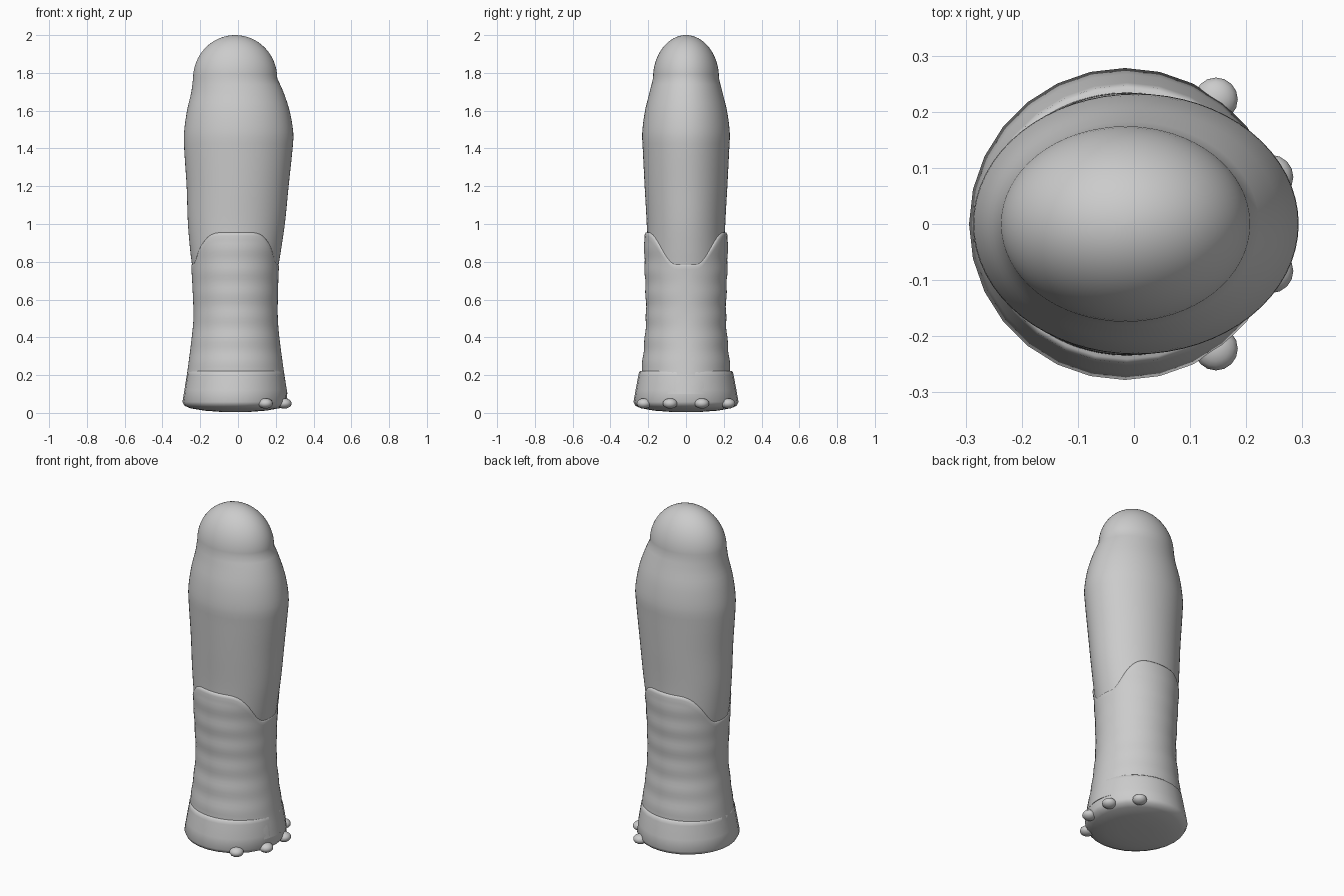
import bpy, bmesh, math

cube = bpy.data.objects.get("Cube")
if cube:
    bpy.data.objects.remove(cube)

grey = bpy.data.materials.new("plain grey")
grey.use_nodes = True
COLOR = (0.6, 0.6, 0.6, 1)
grey.diffuse_color = COLOR
grey.node_tree.nodes["Principled BSDF"].inputs["Base Color"].default_value = COLOR


def profile(rows, z):
    """Smoothly interpolate (z, left x, right x, half depth) rows at a height."""
    i = max(k for k in range(len(rows) - 1) if k == 0 or rows[k][0] <= z)
    a, b = rows[i], rows[i + 1]
    p, n = rows[max(i - 1, 0)], rows[min(i + 2, len(rows) - 1)]
    h = b[0] - a[0]
    t = min(max((z - a[0]) / h, 0), 1)
    out = []
    for c in (1, 2, 3):
        ma = (b[c] - p[c]) / (b[0] - p[0]) * h
        mb = (n[c] - a[c]) / (n[0] - a[0]) * h
        out.append((2*t**3 - 3*t*t + 1) * a[c] + (t**3 - 2*t*t + t) * ma
                   + (3*t*t - 2*t**3) * b[c] + (t**3 - t*t) * mb)
    return out


def ellipse_point(section, angle, z, grow=0.0):
    left, right, depth = section
    return ((left + right) / 2 + ((right - left) / 2 + grow) * math.cos(angle),
            (depth + grow) * math.sin(angle), z)


def finish(name, bm, sharp=40):
    bmesh.ops.recalc_face_normals(bm, faces=bm.faces)
    mesh = bpy.data.meshes.new(name)
    bm.to_mesh(mesh)
    bm.free()
    obj = bpy.data.objects.new(name, mesh)
    bpy.context.collection.objects.link(obj)
    mesh.materials.append(grey)
    bpy.ops.object.select_all(action="DESELECT")
    obj.select_set(True)
    bpy.context.view_layer.objects.active = obj
    bpy.ops.object.shade_smooth_by_angle(angle=math.radians(sharp))
    return obj


def loft(name, steps, sides, point, sharp=40):
    """Skin rings of point(step, angle) and close both ends."""
    bm = bmesh.new()
    rings = [[bm.verts.new(point(s, math.tau * k / sides)) for k in range(sides)]
             for s in steps]
    for lo, hi in zip(rings, rings[1:]):
        for k in range(sides):
            j = (k + 1) % sides
            bm.faces.new((lo[k], lo[j], hi[j], hi[k]))
    bm.faces.new(rings[0])
    bm.faces.new(rings[-1])
    return finish(name, bm, sharp)


# Rounded upper body, with a slight waist below the domed head
CORE = [(0.2, -0.25, 0.22, 0.20), (0.5, -0.229, 0.204, 0.195),
        (0.75, -0.24, 0.211, 0.20), (0.85, -0.252, 0.226, 0.204),
        (1.0, -0.265, 0.248, 0.208), (1.2, -0.272, 0.268, 0.219),
        (1.4, -0.285, 0.289, 0.229), (1.48, -0.286, 0.293, 0.232),
        (1.6, -0.27, 0.273, 0.217), (1.7, -0.247, 0.24, 0.192),
        (1.77, -0.238, 0.208, 0.175)]
HEAD_BASE, HEAD_TOP = CORE[-1][0], 2.0


def core_point(z, angle):
    if z <= HEAD_BASE:
        return ellipse_point(profile(CORE, z), angle, z)
    s = math.sqrt(max(1 - ((z - HEAD_BASE) / (HEAD_TOP - HEAD_BASE)) ** 2, 0.0002))
    left, right, depth = CORE[-1][1:]
    mid, half = (left + right) / 2, (right - left) / 2
    return ellipse_point((mid - half * s, mid + half * s, depth * s), angle, z)


body_steps = [0.2 + (HEAD_BASE - 0.2) * i / 50 for i in range(51)]
dome_steps = [HEAD_BASE + (HEAD_TOP - HEAD_BASE) * math.sin(math.pi / 2 * i / 16)
              for i in range(1, 17)]
loft("upper_body", body_steps + dome_steps, 64, core_point)

# Close-fitting sleeve: rim high at front and back, dipping at both sides
SLEEVE = [(0.1, -0.285, 0.262, 0.25), (0.22, -0.268, 0.243, 0.236),
          (0.4, -0.245, 0.219, 0.218), (0.5, -0.236, 0.211, 0.212),
          (0.6, -0.238, 0.211, 0.213), (0.8, -0.249, 0.219, 0.22),
          (0.96, -0.262, 0.243, 0.222)]


def sleeve_point(step, angle):
    t, inset = step
    u = min(max((abs(math.sin(angle)) - 0.25) / 0.7, 0), 1)
    rim = 0.79 + 0.165 * u * u * (3 - 2 * u)
    z = 0.1 + (rim - 0.1) * t
    ripple = 0.002 * math.sin(z * math.tau / 0.12) * abs(math.sin(angle))
    return ellipse_point(profile(SLEEVE, z), angle, z, ripple - inset)


sleeve_steps = [(i / 40 * 0.98, 0) for i in range(41)]
sleeve_steps += [(0.992, 0.003), (1.0, 0.009), (1.0, 0.022)]
loft("sleeve", sleeve_steps, 64, sleeve_point, 60)

# Flared foot cuff with a rounded lower edge and shallow domed sole
CUFF = [(0.006, -0.1, 0.07, 0.09), (0.012, -0.18, 0.15, 0.17),
        (0.025, -0.255, 0.222, 0.24), (0.038, -0.283, 0.25, 0.268),
        (0.058, -0.294, 0.262, 0.278), (0.12, -0.284, 0.258, 0.267),
        (0.2, -0.271, 0.246, 0.252), (0.216, -0.269, 0.243, 0.248),
        (0.222, -0.262, 0.237, 0.241), (0.222, -0.23, 0.2, 0.21)]
loft("foot_cuff", CUFF, 28, lambda row, a: ellipse_point(row[1:], a, row[0]), 50)

# Four small toes, mirrored front to back
for side, label in ((-1, "front"), (1, "back")):
    for place, x, y in (("inner", 0.245, 0.084), ("outer", 0.146, 0.222)):
        bm = bmesh.new()
        bmesh.ops.create_uvsphere(bm, u_segments=16, v_segments=10, radius=0.039)
        bmesh.ops.scale(bm, vec=(1, 1, 0.7), verts=bm.verts)
        bmesh.ops.translate(bm, vec=(x, y * side, 0.05), verts=bm.verts)
        finish(f"{label}_{place}_toe", bm)
